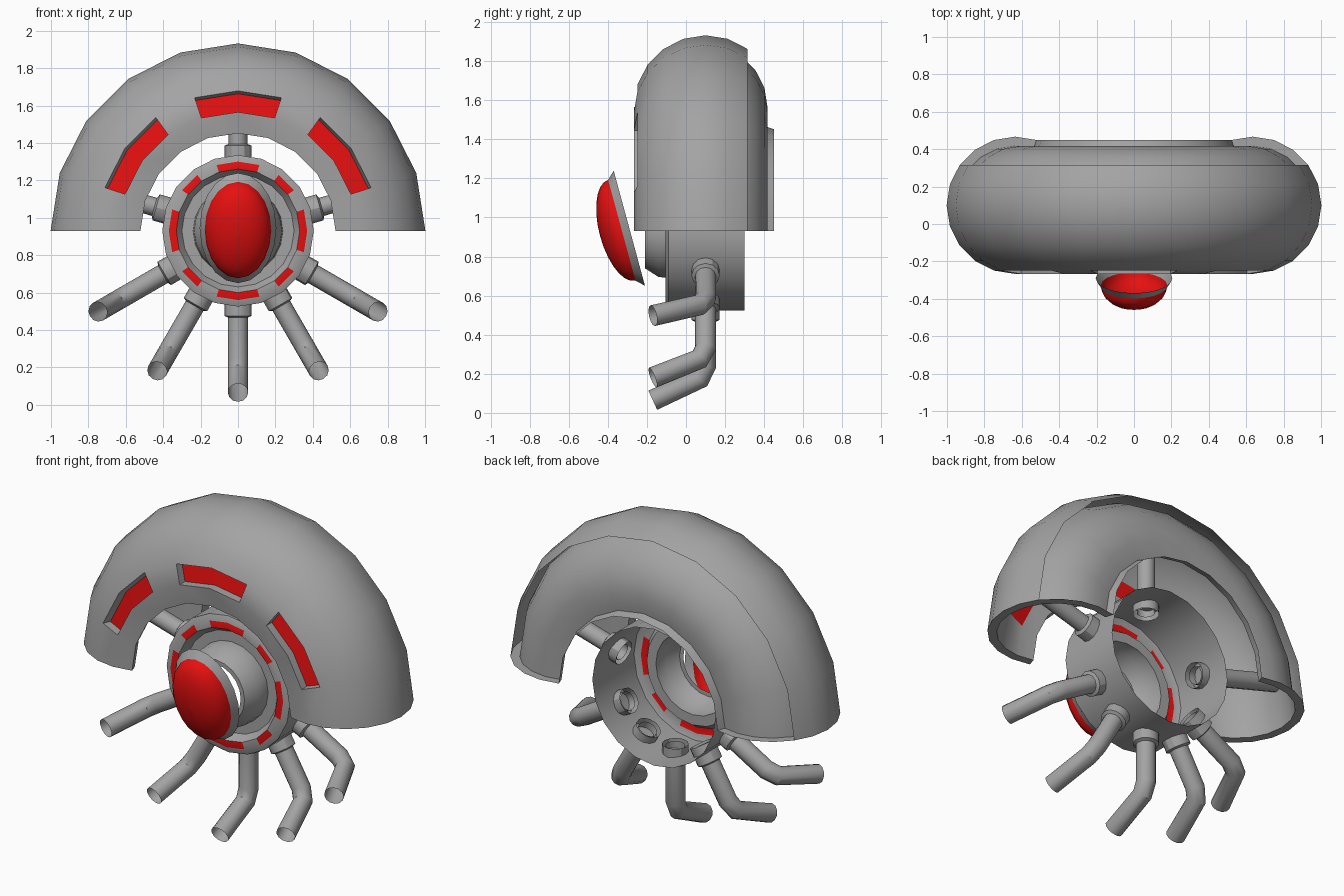
import bpy, bmesh
from math import sin, cos, pi, radians
from mathutils import Vector

cube = bpy.data.objects.get("Cube")
if cube:
    bpy.data.objects.remove(cube)

CENTRE_Z = 0.93      # axis of arch and hub
STEP = radians(18)   # facet angle shared by all round parts


def material(name, colour):
    m = bpy.data.materials.new(name)
    m.use_nodes = True
    m.diffuse_color = colour
    m.node_tree.nodes["Principled BSDF"].inputs["Base Color"].default_value = colour
    return m


GREY = material("grey metal", (0.37, 0.37, 0.37, 1))
RED = material("red glow", (0.8, 0.005, 0.005, 1))


def smooth(ob, angle=30):
    bpy.ops.object.select_all(action='DESELECT')
    ob.select_set(True)
    bpy.context.view_layer.objects.active = ob
    bpy.ops.object.shade_smooth_by_angle(angle=radians(angle))


def finish(name, bm, mats):
    bmesh.ops.recalc_face_normals(bm, faces=bm.faces[:])
    me = bpy.data.meshes.new(name)
    bm.to_mesh(me)
    bm.free()
    for m in mats:
        me.materials.append(m)
    ob = bpy.data.objects.new(name, me)
    bpy.context.collection.objects.link(ob)
    smooth(ob)
    return ob


def around(angle, r, y):
    """Point at a radius and angle about the hub axis."""
    return Vector((r * cos(angle), y, CENTRE_Z + r * sin(angle)))


def loft(name, rings, mats, rule=lambda ring, seg: 0):
    """Skin closed rings of points, leaving both ends open."""
    bm = bmesh.new()
    vs = [[bm.verts.new(p) for p in ring] for ring in rings]
    n = len(vs[0])
    for k in range(len(vs) - 1):
        for s in range(n):
            t = (s + 1) % n
            f = bm.faces.new((vs[k][s], vs[k][t], vs[k + 1][t], vs[k + 1][s]))
            f.material_index = rule(k, s)
    return finish(name, bm, mats)


# Arch: half ring with a C section, an outer skin, a lining and windows
def build_arch():
    bm = bmesh.new()
    segs, cols, back_edge = 10, 13, 8

    def skin(tube):
        return [[bm.verts.new(around(i * STEP, 0.635 + tube * cos((j - 6) * STEP),
                                     0.1 + tube * sin((j - 6) * STEP)))
                 for j in range(cols)] for i in range(segs + 1)]

    outer, inner = skin(0.367), skin(0.317)

    def wall(a, b):
        (i, j), (k, m) = a, b
        bm.faces.new((outer[i][j], outer[k][m], inner[k][m], inner[i][j]))

    for i in range(segs):
        for j in range(cols - 1):
            window = j == 1 and i % 3 != 0 and i < segs - 1
            corners = ((i, j), (i + 1, j), (i + 1, j + 1), (i, j + 1))
            f = bm.faces.new([inner[a][b] for a, b in corners])
            f.material_index = int(window)
            if window:
                wall((i, 1), (i + 1, 1))
                wall((i, 2), (i + 1, 2))
                end = i if i % 3 == 1 else i + 1
                wall((end, 1), (end, 2))
            elif j < back_edge:
                bm.faces.new([outer[a][b] for a, b in corners])
        # lips along the open inner side
        wall((i, 0), (i + 1, 0))
        wall((i, cols - 1), (i + 1, cols - 1))
    # end rims
    for i in (0, segs):
        for j in range(cols - 1):
            wall((i, j), (i, j + 1))
    finish("arch_shell", bm, [GREY, RED])


build_arch()

# Hub: open drum, front ring with red dashes, recess and central socket
hub_profile = [(0.405, 0.30), (0.405, -0.09), (0.37, -0.105), (0.33, -0.105),
               (0.30, -0.06), (0.24, -0.06), (0.235, -0.14), (0.19, -0.21), (0.165, -0.21)]
loft("hub", [[around(s * STEP, r, y) for s in range(20)] for r, y in hub_profile],
     [GREY, RED], lambda k, s: int(k == 2 and s % 5 in (0, 2, 4)))

# Eye: tilted oval dish with a red dome
EYE = Vector((0, -0.29, 0.945))
LONG = Vector((0, -0.262, 0.965))
OUT = Vector((0, -0.965, -0.262))


def oval(rx, rl, depth):
    return [EYE + Vector((rx * cos(s * STEP), 0, 0)) + LONG * (rl * sin(s * STEP)) + OUT * depth
            for s in range(20)]


loft("eye_dish", [oval(0.205, 0.305, 0), oval(0.178, 0.267, 0.04)], [GREY])
dome = [oval(0.178 * cos(t), 0.267 * cos(t), 0.04 + 0.115 * sin(t))
        for t in [k * pi / 2 / 7 for k in range(7)] + [pi / 2 - 0.004]]
loft("eye_dome", dome, [RED])


# Pipes: swept open tubes
def pipe(name, path, radius):
    cu = bpy.data.curves.new(name, 'CURVE')
    cu.dimensions = '3D'
    cu.bevel_depth = radius
    cu.bevel_resolution = 4
    sp = cu.splines.new('POLY')
    sp.points.add(len(path) - 1)
    for p, co in zip(sp.points, path):
        p.co = (*co, 1)
    cu.materials.append(GREY)
    ob = bpy.data.objects.new(name, cu)
    bpy.context.collection.objects.link(ob)
    bpy.ops.object.select_all(action='DESELECT')
    ob.select_set(True)
    bpy.context.view_layer.objects.active = ob
    bpy.ops.object.convert(target='MESH')
    smooth(bpy.context.view_layer.objects.active, 35)


def collar(name, angle):
    """Ring where a pipe meets the hub, tapering onto the pipe."""
    axis = Vector((cos(angle), 0, sin(angle)))
    side = Vector((-sin(angle), 0, cos(angle)))
    rings = []
    for r, w in [(0.35, 0.072), (0.455, 0.072), (0.465, 0.05)]:
        c = around(angle, r, 0.1)
        rings.append([c + side * (w * cos(s * pi / 6)) + Vector((0, w * sin(s * pi / 6), 0))
                      for s in range(12)])
    loft(name, rings, [GREY])


# Legs: run out from the hub, then bend forward
for k, deg in enumerate((-150, -120, -90, -60, -30)):
    a = radians(deg)
    path = [(0.36, 0.1), (0.69, 0.1), (0.755, 0.07), (0.865, -0.17)]
    pipe(f"leg_{k + 1}", [around(a, r, y) for r, y in path], 0.054)
    collar(f"leg_collar_{k + 1}", a)

# Struts: hold the arch on the hub
for k, deg in enumerate((16, 90, 164)):
    a = radians(deg)
    pipe(f"strut_{k + 1}", [around(a, 0.36, 0.1), around(a, 0.94, 0.1)], 0.05)
    collar(f"strut_collar_{k + 1}", a)
